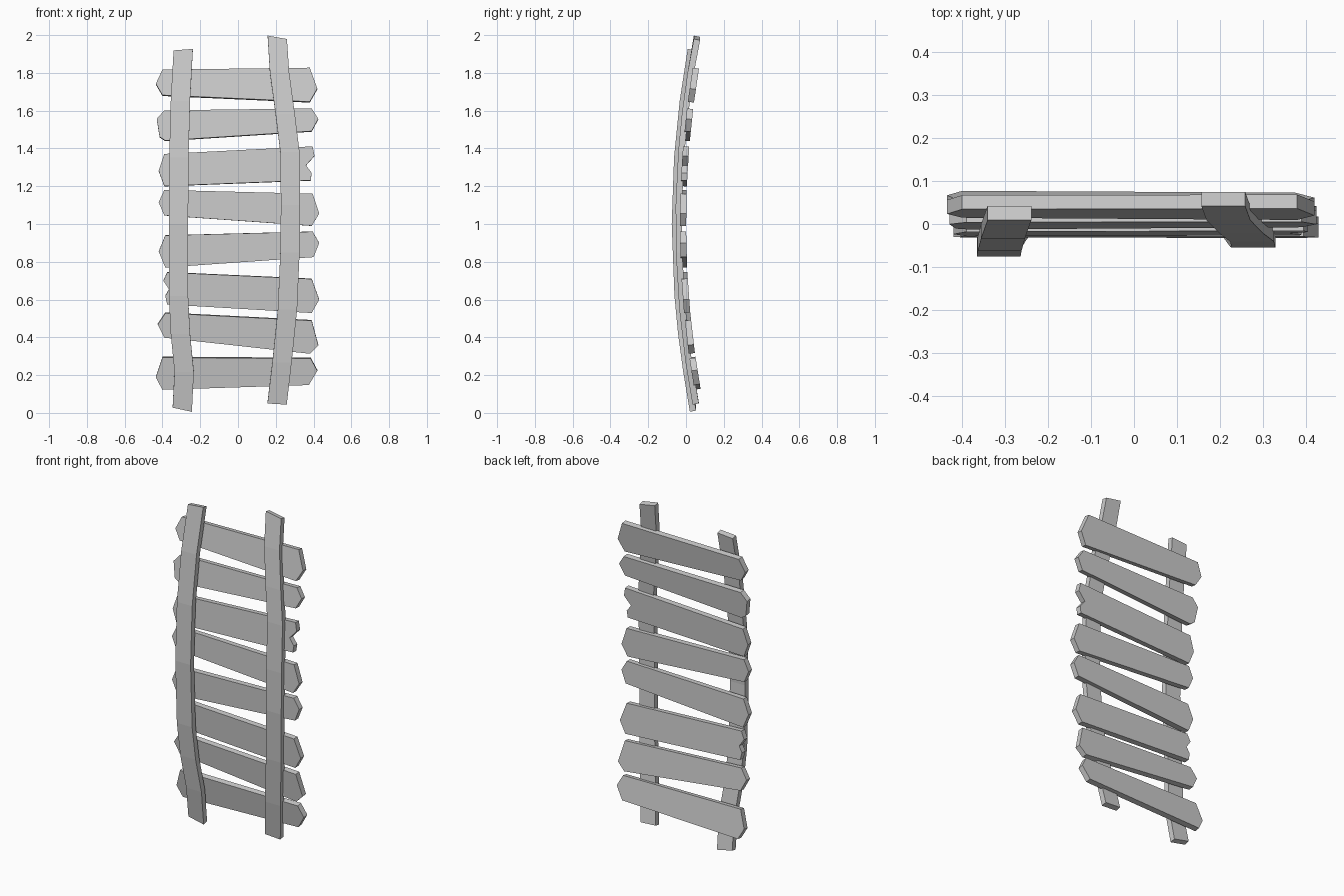
import bpy, bmesh
from mathutils import Vector

if "Cube" in bpy.data.objects:
    bpy.data.objects.remove(bpy.data.objects["Cube"])

THICK = 0.033


def bow(z, mid):
    # front-to-back bend shared by all parts
    return mid + 0.1 * (z - 1.0) ** 2


def make_object(name, bm):
    bmesh.ops.recalc_face_normals(bm, faces=bm.faces)
    mesh = bpy.data.meshes.new(name)
    bm.to_mesh(mesh)
    bm.free()
    obj = bpy.data.objects.new(name, mesh)
    bpy.context.collection.objects.link(obj)
    return obj


def plank(name, outline):
    # flat outline, tilted to follow the bow, then thickened
    zs = [z for _, z in outline]
    zc = (max(zs) + min(zs)) / 2
    slope = 0.2 * (zc - 1.0)
    normal = Vector((0, 1, -slope)).normalized() * THICK / 2
    bm = bmesh.new()
    mids = [Vector((x, bow(zc, -0.015) + slope * (z - zc), z)) for x, z in outline]
    front = [bm.verts.new(p - normal) for p in mids]
    back = [bm.verts.new(p + normal) for p in mids]
    bm.faces.new(front)
    bm.faces.new(back[::-1])
    n = len(mids)
    for i in range(n):
        j = (i + 1) % n
        bm.faces.new((front[i], back[i], back[j], front[j]))
    make_object(name, bm)


def rail(name, stations, mid, skew_bottom, skew_top, width=0.102):
    # rectangular section lofted through (centre x, z), with skewed saw cuts
    bm = bmesh.new()
    rings = []
    last = len(stations) - 1
    for i, (x, z) in enumerate(stations):
        skew = skew_bottom if i == 0 else skew_top if i == last else 0
        slope = 0.2 * (z - 1.0)
        ring = []
        for sx, sy in ((-1, -1), (1, -1), (1, 1), (-1, 1)):
            ring.append(bm.verts.new((x + sx * width / 2,
                                      bow(z, mid) + sy * THICK / 2,
                                      z + sx * skew - sy * slope * THICK / 2)))
        rings.append(ring)
    for a, b in zip(rings, rings[1:]):
        for k in range(4):
            m = (k + 1) % 4
            bm.faces.new((a[k], a[m], b[m], b[k]))
    bm.faces.new(rings[0])
    bm.faces.new(rings[-1])
    make_object(name, bm)


# Planks: left end points (top to bottom), right end points (bottom to top)
planks = [
    ([(-.40, 1.815), (-.435, 1.74), (-.40, 1.68)], [(.38, 1.645), (.42, 1.715), (.38, 1.825)]),
    ([(-.39, 1.60), (-.43, 1.555), (-.415, 1.46), (-.385, 1.44)], [(.39, 1.49), (.425, 1.555), (.39, 1.61)]),
    ([(-.39, 1.37), (-.42, 1.28), (-.39, 1.20)],
     [(.385, 1.23), (.39, 1.27), (.36, 1.31), (.405, 1.36), (.395, 1.41)]),
    ([(-.39, 1.18), (-.42, 1.115), (-.39, 1.045)], [(.39, .99), (.43, 1.055), (.395, 1.16)]),
    ([(-.385, .94), (-.42, .855), (-.385, .77)], [(.40, .825), (.43, .90), (.395, .96)]),
    ([(-.375, .745), (-.395, .70), (-.365, .655), (-.385, .62), (-.375, .575)],
     [(.39, .53), (.43, .60), (.39, .71)]),
    ([(-.385, .53), (-.425, .47), (-.39, .40)], [(.38, .315), (.425, .36), (.39, .49)]),
    ([(-.40, .295), (-.435, .19), (-.40, .125)], [(.375, .15), (.42, .225), (.385, .29)]),
]
for i, (left, right) in enumerate(planks):
    plank(f"plank_{i + 1}", left + right)

# Two warped uprights in front of the planks
rail("left_rail", [(-.295, .02), (-.285, .22), (-.305, .42), (-.315, .62), (-.315, 1.0),
                   (-.313, 1.35), (-.305, 1.65), (-.29, 1.92)], -0.059, -0.011, 0.004)
rail("right_rail", [(.207, .05), (.233, .27), (.262, .55), (.275, .85), (.278, 1.1),
                    (.275, 1.38), (.25, 1.58), (.22, 1.80), (.208, 1.985)], -0.039, -0.003, -0.009)
